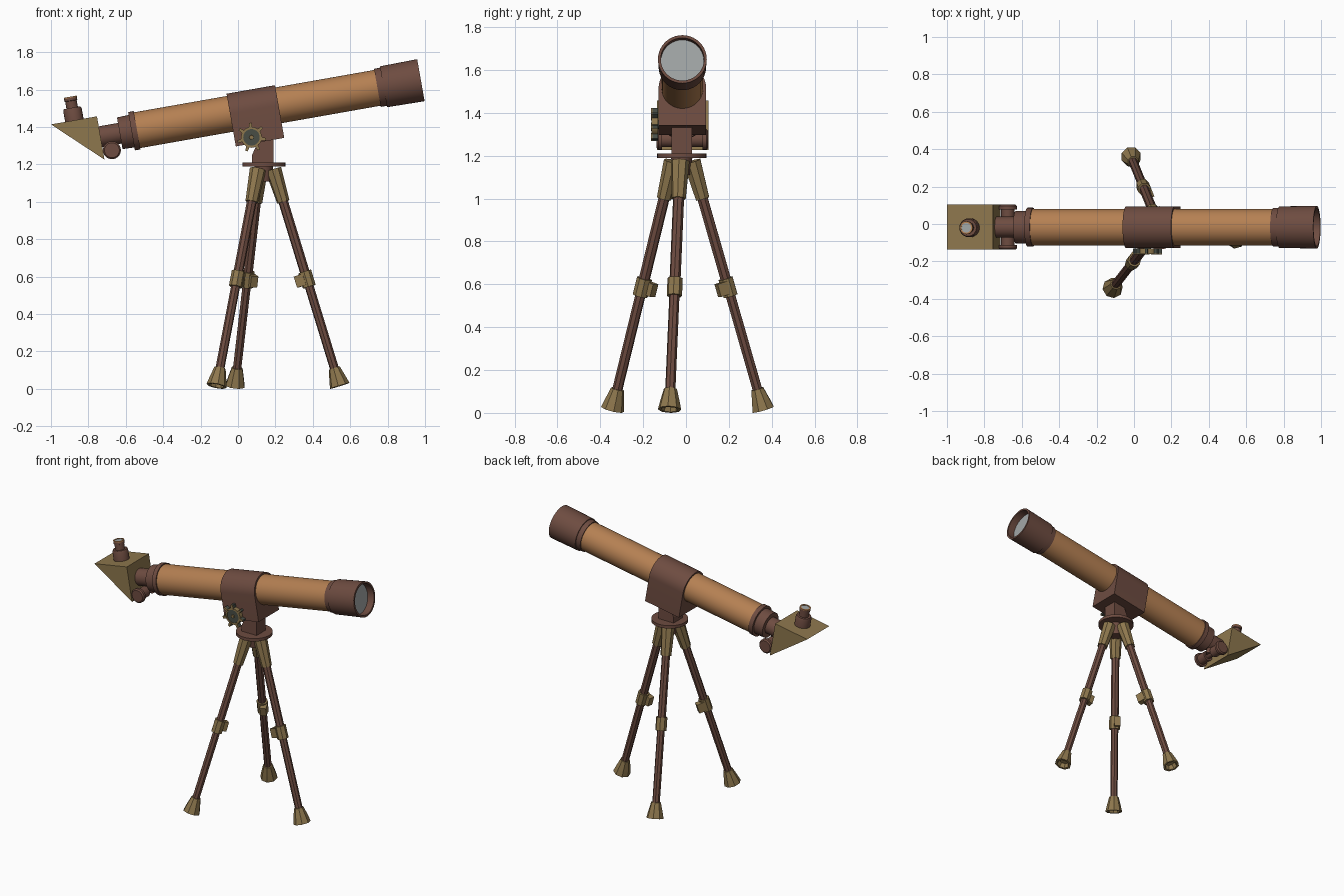
import bpy, bmesh, math
from mathutils import Matrix, Vector

if "Cube" in bpy.data.objects:
    bpy.data.objects.remove(bpy.data.objects["Cube"])

def material(name, rgb):
    m = bpy.data.materials.new(name)
    m.diffuse_color = (*rgb, 1)
    m.use_nodes = True
    m.node_tree.nodes["Principled BSDF"].inputs["Base Color"].default_value = m.diffuse_color
    return m

TAN = material("tan tube", (0.46, 0.215, 0.085))
BROWN = material("dark brown", (0.155, 0.072, 0.052))
BRASS = material("dull brass", (0.27, 0.185, 0.075))
GLASS = material("grey glass", (0.36, 0.38, 0.38))
IRON = material("dark iron", (0.065, 0.075, 0.06))

def finish(name, bm, mtx, mat, smooth):
    bmesh.ops.remove_doubles(bm, verts=bm.verts, dist=1e-5)
    bmesh.ops.transform(bm, matrix=mtx, verts=bm.verts)
    bmesh.ops.recalc_face_normals(bm, faces=bm.faces)
    me = bpy.data.meshes.new(name)
    bm.to_mesh(me)
    bm.free()
    me.materials.append(mat)
    if smooth:
        me.shade_smooth()
        me.set_sharp_from_angle(angle=math.radians(35))
    ob = bpy.data.objects.new(name, me)
    bpy.context.collection.objects.link(ob)
    return ob

def lathe(name, profile, mtx, mat, segs=32, smooth=True):
    """Turn (radius, height) points around local z."""
    bm = bmesh.new()
    vs = [bm.verts.new((r, 0, h)) for r, h in profile]
    es = [bm.edges.new(p) for p in zip(vs, vs[1:])]
    bmesh.ops.spin(bm, geom=vs + es, cent=(0, 0, 0), axis=(0, 0, 1),
                   angle=2 * math.pi, steps=segs, use_duplicate=False)
    return finish(name, bm, mtx, mat, smooth)

def rod(name, r0, r1, h0, h1, mtx, mat, segs=32, smooth=True):
    return lathe(name, [(0, h0), (r0, h0), (r1, h1), (0, h1)], mtx, mat, segs, smooth)

def extrude(name, pts, h0, h1, mtx, mat, smooth=False):
    """Extrude a local xy outline from z = h0 to h1."""
    bm = bmesh.new()
    f = bm.faces.new([bm.verts.new((x, y, h0)) for x, y in pts])
    g = bmesh.ops.extrude_face_region(bm, geom=[f])["geom"]
    bmesh.ops.translate(bm, vec=(0, 0, h1 - h0),
                        verts=[v for v in g if isinstance(v, bmesh.types.BMVert)])
    return finish(name, bm, mtx, mat, smooth)

def frame(origin, x, y, z):
    m = Matrix((x, y, z)).transposed().to_4x4()
    m.translation = origin
    return m

# Optical axis frame: local z along the tube, local x upward
CY, TILT = -0.017, math.radians(10)
C, S = math.cos(TILT), math.sin(TILT)
AXIS, UP = Vector((C, 0, S)), Vector((-S, 0, C))
TUBE = frame(Vector((0, CY, 1.478)), UP, Vector((0, -1, 0)), AXIS)
# Side frame: outline drawn in xz, extruded toward the front (-y)
SIDE = Matrix.Rotation(math.pi / 2, 4, 'X')

# Tube, dew cap, objective lens
rod("main_tube", 0.097, 0.097, -0.56, 0.80, TUBE, TAN, 40)
lathe("dew_cap", [(0.09, 0.757), (0.103, 0.757), (0.104, 0.79), (0.111, 0.79),
                  (0.114, 0.993), (0.101, 0.993), (0.099, 0.90), (0.09, 0.90)], TUBE, BROWN, 40)
rod("objective_lens", 0.1, 0.1, 0.92, 0.945, TUBE, GLASS, 40)

# Rear fittings and focuser
lathe("rear_fitting", [(0, -0.76), (0.056, -0.76), (0.056, -0.642), (0.086, -0.642),
                       (0.088, -0.578), (0.104, -0.578), (0.104, -0.548), (0, -0.548)], TUBE, BROWN)
knob = SIDE.copy()
knob.translation = (-0.674, CY, 1.276)
lathe("focus_knobs", [(0, -0.12), (0.04, -0.12), (0.048, -0.112), (0.048, -0.095),
                      (0.036, -0.095), (0.036, -0.03), (0.022, -0.03), (0.022, 0.03),
                      (0.036, 0.03), (0.036, 0.095), (0.048, 0.095), (0.048, 0.112),
                      (0.04, 0.12), (0, 0.12)], knob, BROWN, 24)
rod("focuser_post", 0.022, 0.022, -0.09, 0.0,
    frame(Vector((-0.674, CY, 1.356)), AXIS, Vector((0, 1, 0)), UP), BROWN, 12)

# Diagonal prism housing and eyepiece
extrude("diagonal_prism", [(-1.0, 1.414), (-0.754, 1.457), (-0.714, 1.226)], -0.105, 0.136, SIDE, BRASS)
EYE = frame(Vector((-0.875, CY - 0.003, 1.436)), AXIS, Vector((0, 1, 0)), UP)
lathe("eyepiece", [(0, -0.01), (0.05, -0.01), (0.05, 0.055), (0.045, 0.068), (0.031, 0.068),
                   (0.031, 0.105), (0.035, 0.107), (0.035, 0.122), (0, 0.122)], EYE, BROWN, 24)
lathe("eyepiece_rim", [(0.026, 0.12), (0.035, 0.12), (0.035, 0.128), (0.026, 0.128),
                       (0.026, 0.12)], EYE, TAN, 24)
rod("eyepiece_lens", 0.027, 0.027, 0.12, 0.125, EYE, GLASS, 24)

# Saddle: round over the tube, square below
arch = [(0.109 * math.cos(a), 0.111 * math.sin(a))
        for a in (math.radians(-90 + 180 * i / 20) for i in range(21))]
extrude("saddle", arch + [(-0.177, 0.111), (-0.177, -0.111)], -0.043, 0.22, TUBE, BROWN, True)

# Pivot block and tripod plate
extrude("pivot_block", [(0.075, 1.2), (0.19, 1.2), (0.19, 1.35), (0.12, 1.35), (0.075, 1.25)],
        -0.028, 0.068, SIDE, BROWN)
HUB = Matrix.Translation((0.138, -0.02, 0))
rod("tripod_plate", 0.115, 0.115, 1.19, 1.21, HUB, BROWN)
rod("tripod_hub", 0.04, 0.05, 1.11, 1.195, HUB, BROWN, 12)

# Handwheel on the front side
WHEEL = SIDE.copy()
WHEEL.translation = (0.072, 0, 1.345)
rod("wheel_shaft", 0.02, 0.02, 0.11, 0.14, WHEEL, IRON, 12)
rod("wheel_disc", 0.048, 0.048, 0.132, 0.157, WHEEL, IRON, 24)
lathe("wheel_rim", [(0.044, 0.13), (0.056, 0.13), (0.056, 0.16), (0.044, 0.16), (0.044, 0.13)],
      WHEEL, BRASS, 24)
rod("wheel_boss", 0.013, 0.011, 0.15, 0.164, WHEEL, BRASS, 8, False)
for i in range(7):
    turn = WHEEL @ Matrix.Rotation(2 * math.pi * i / 7 + math.radians(95), 4, 'Z')
    spoke = [(0.05, -0.009), (0.078, -0.007), (0.078, 0.007), (0.05, 0.009)]
    extrude(f"wheel_grip_{i + 1}", spoke, 0.13, 0.157, turn, IRON)
    extrude(f"wheel_grip_face_{i + 1}", spoke, 0.157, 0.163, turn, BRASS)

# Tripod legs: local z up the leg, local x outward
for n, deg in enumerate((-8, 112, 232), 1):
    a = math.radians(deg)
    out = Vector((math.cos(a), math.sin(a), 0))
    foot = Vector((0.138, -0.02, 0.016)) + out * 0.41
    top = Vector((0.138, -0.02, 1.178)) + out * 0.05
    z = (top - foot).normalized()
    y = z.cross(out).normalized()
    LEG = frame(foot, y.cross(z), y, z)
    rod(f"leg_lower_{n}", 0.024, 0.024, 0.05, 0.6, LEG, BROWN, 8, False)
    rod(f"leg_upper_{n}", 0.026, 0.026, 0.6, 1.1, LEG, BROWN, 8, False)
    rod(f"leg_socket_{n}", 0.034, 0.044, 1.03, 1.212, LEG, BRASS, 8, False)
    rod(f"leg_clamp_{n}", 0.036, 0.036, 0.555, 0.64, LEG, BRASS, 8, False)
    extrude(f"clamp_lug_{n}", [(-0.06, -0.036), (-0.01, -0.036), (-0.01, 0.004), (-0.06, 0.004)],
            0.568, 0.63, LEG, BRASS)
    lathe(f"foot_{n}", [(0, 0.1), (0.031, 0.1), (0.046, 0.04), (0.055, 0.0), (0.04, 0.0),
                        (0.032, 0.03), (0, 0.03)], LEG, BRASS, 8, False)
